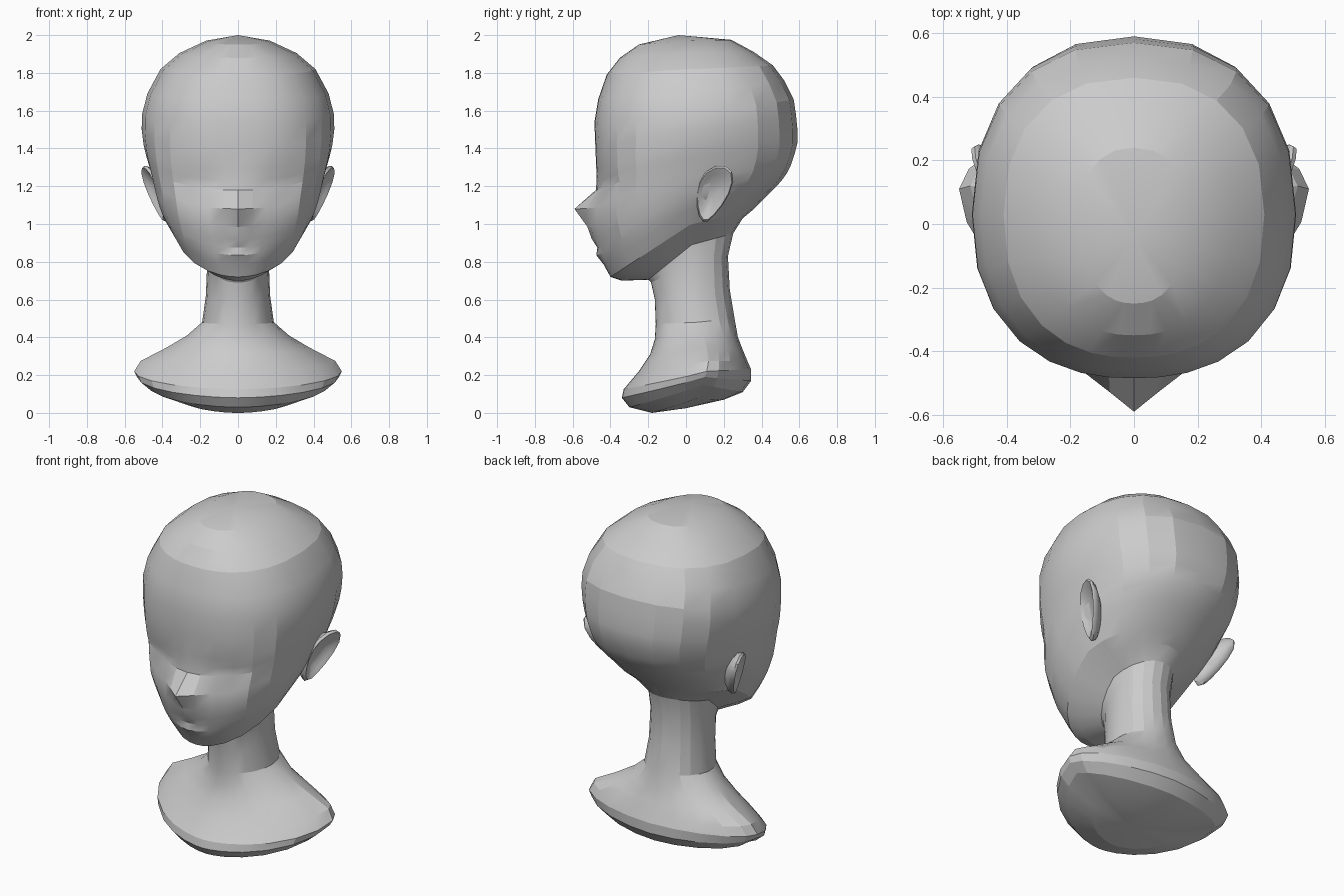
import bpy, bmesh, math

# Ring = front (y, z), side (x, y, z), back (y, z)
BUST = [
    (-.18, .00, .30, .05, .075, .20, .07),
    (-.30, .03, .48, .09, .15, .30, .11),
    (-.34, .08, .535, .10, .19, .345, .17),
    (-.33, .125, .55, .11, .22, .345, .23),
    (-.25, .22, .515, .12, .275, .325, .275),
    (-.19, .31, .38, .11, .345, .30, .335),
    (-.165, .39, .27, .09, .41, .275, .40),
    (-.16, .47, .19, .06, .48, .257, .50),
    (-.165, .60, .17, .04, .62, .232, .65),
    (-.185, .69, .163, .04, .80, .222, .83),
]
HEAD = [
    (-.20, .705, .17, .03, .89, .25, .95),
    (-.34, .70, .265, .03, .945, .30, 1.03),
    (-.40, .72, .34, .02, .995, .36, 1.08),
    (-.435, .785, .39, .02, 1.08, .44, 1.16),
    (-.455, .835, .415, .02, 1.13, .48, 1.20),
    (-.463, .875, .43, .02, 1.17, .51, 1.235),
    (-.468, .92, .44, .02, 1.20, .535, 1.27),
    (-.475, .985, .452, .02, 1.24, .555, 1.31),
    (-.475, 1.08, .465, .02, 1.29, .575, 1.37),
    (-.467, 1.18, .483, .02, 1.35, .59, 1.43),
    (-.472, 1.23, .492, .02, 1.385, .59, 1.465),
    (-.475, 1.29, .50, .02, 1.42, .59, 1.50),
    (-.48, 1.41, .51, .03, 1.50, .582, 1.58),
    (-.485, 1.54, .508, .03, 1.58, .57, 1.66),
    (-.465, 1.66, .48, .03, 1.69, .52, 1.76),
    (-.42, 1.79, .41, .03, 1.82, .46, 1.84),
    (-.35, 1.88, .31, .03, 1.905, .36, 1.91),
    (-.25, 1.95, .17, .02, 1.97, .24, 1.975),
]
ANGLES = [0, 7, 16, 28, 42, 58, 74, 90, 108, 126, 144, 162, 180]

# Face relief: centre |x|, centre z, radius x, radius z, forward amount
RELIEF = [
    (0, 1.08, .09, .065, .115),    # nose
    (0, .955, .13, .055, .045),    # muzzle
    (0, .83, .10, .025, .02),      # lower lip
    (.22, 1.225, .09, .045, -.03), # eye sockets
    (.24, 1.05, .10, .08, .012),   # cheeks
]


def relief(x, z):
    return sum(a * math.exp(-((abs(x) - cx) / rx) ** 2 - ((z - cz) / rz) ** 2)
               for cx, cz, rx, rz, a in RELIEF)


def ring_points(ring, power, face):
    fy, fz, sx, sy, sz, by, bz = ring
    half = []
    for deg in ANGLES:
        s = max(0, math.sin(math.radians(deg)))
        c = math.cos(math.radians(deg))
        ey, ez = (fy, fz) if c > 0 else (by, bz)
        x = sx * s ** power if deg not in (0, 180) else 0
        y = sy + (ey - sy) * abs(c) ** power
        z = sz + (ez - sz) * abs(c)
        if face and y < 0:
            y -= relief(x, z)
        half.append((x, y, z))
    return half + [(-x, y, z) for x, y, z in half[-2:0:-1]]


def loft(name, rings, start, end, angle):
    bm = bmesh.new()
    rows = [[bm.verts.new(p) for p in r] for r in rings]
    n = len(rows[0])
    for a, b in zip(rows, rows[1:]):
        for i in range(n):
            j = (i + 1) % n
            bm.faces.new((a[i], a[j], b[j], b[i]))
    for row, tip in ((rows[0], start), (rows[-1], end)):
        v = bm.verts.new(tip)
        for i in range(n):
            bm.faces.new((row[i], row[(i + 1) % n], v))
    bmesh.ops.recalc_face_normals(bm, faces=bm.faces)
    mesh = bpy.data.meshes.new(name)
    bm.to_mesh(mesh)
    bm.free()
    ob = bpy.data.objects.new(name, mesh)
    bpy.context.collection.objects.link(ob)
    bpy.ops.object.select_all(action='DESELECT')
    ob.select_set(True)
    bpy.context.view_layer.objects.active = ob
    bpy.ops.object.shade_smooth_by_angle(angle=math.radians(angle))
    return ob


# Shoulders, neck and head as one skin
rings = [ring_points(r, 1.12 if r[1] < .3 else 1, False) for r in BUST]
for r in HEAD:
    power = min(1, max(.86, 1 - (r[1] - .78) * .6))
    rings.append(ring_points(r, power, r[1] > .75))
loft("head_and_shoulders", rings, (0, 0, .025), (0, -.04, 2.0), 17)

# Ears: cupped teardrops, leaning back and flaring outward
EAR = [(.55, -.06), (.9, -.03), (1.0, .0), (.93, .015), (.72, .002), (.45, -.018)]


def ear_point(side, s, off, a):
    v = math.sin(a)
    dz = .15 * s * v
    dy = s * math.cos(a) * (.087 + .03 * v) + .28 * dz
    return (side * (.435 + .28 * dz + .33 * dy + off), .142 + dy, 1.16 + dz)


for side, label in ((1, "left_ear"), (-1, "right_ear")):
    rows = [[ear_point(side, s, o, 2 * math.pi * k / 14) for k in range(14)] for s, o in EAR]
    loft(label, rows, ear_point(side, 0, -.06, 0), ear_point(side, 0, -.02, 0), 40)
